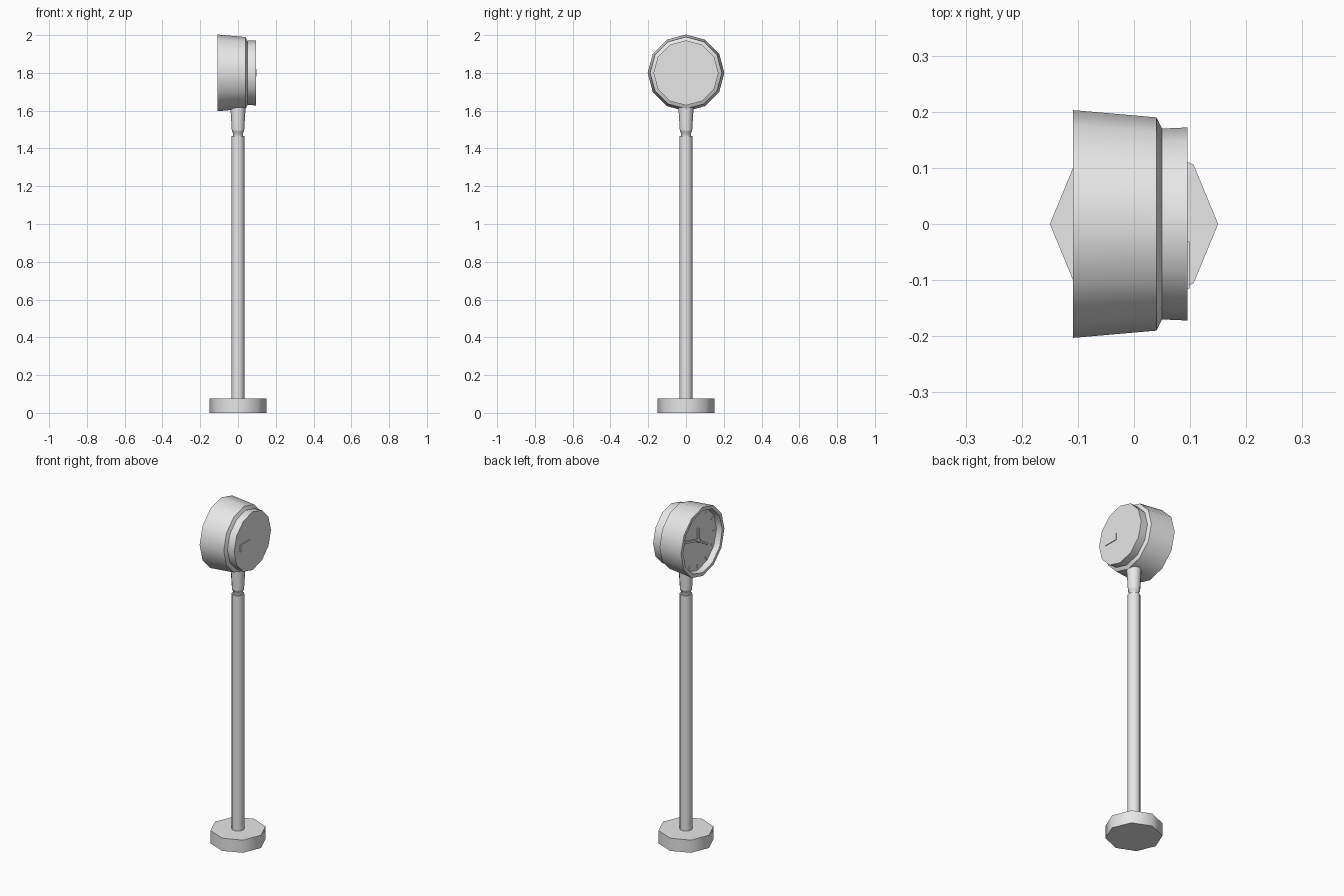
import bpy, bmesh
from math import pi, sin, cos, radians

if "Cube" in bpy.data.objects:
    bpy.data.objects.remove(bpy.data.objects["Cube"])

GREY = (0.8, 0.8, 0.8, 1)
grey = bpy.data.materials.new("light grey")
grey.diffuse_color = GREY
grey.use_nodes = True
grey.node_tree.nodes["Principled BSDF"].inputs["Base Color"].default_value = GREY

HEAD_Z = 1.8
DIAL_X = -0.075


def finish(name, bm):
    bmesh.ops.recalc_face_normals(bm, faces=bm.faces)
    mesh = bpy.data.meshes.new(name)
    bm.to_mesh(mesh)
    bm.free()
    mesh.materials.append(grey)
    ob = bpy.data.objects.new(name, mesh)
    bpy.context.collection.objects.link(ob)
    bpy.ops.object.select_all(action='DESELECT')
    ob.select_set(True)
    bpy.context.view_layer.objects.active = ob
    bpy.ops.object.shade_smooth_by_angle(angle=radians(50))
    return ob


def lathe(name, profile, sides, along_x=False):
    """Turn a list of (distance along axis, radius) into a capped solid."""
    bm = bmesh.new()
    rings = []
    for d, r in profile:
        ring = []
        for i in range(sides):
            u, v = r * cos(2 * pi * i / sides), r * sin(2 * pi * i / sides)
            ring.append(bm.verts.new((d, u, HEAD_Z + v) if along_x else (u, v, d)))
        rings.append(ring)
    for a, b in zip(rings, rings[1:]):
        for i in range(sides):
            j = (i + 1) % sides
            bm.faces.new((a[i], a[j], b[j], b[i]))
    bm.faces.new(rings[0])
    bm.faces.new(rings[-1])
    return finish(name, bm)


def dial_bar(name, angle, start, end, width, thick):
    """Thin radial bar lying on the dial, pointing at an angle."""
    bm = bmesh.new()
    bmesh.ops.create_cube(bm, size=1)
    for v in bm.verts:
        along = start + (v.co.y + 0.5) * (end - start)
        across = v.co.z * width
        v.co = (DIAL_X - (0.5 - v.co.x) * thick,
                along * cos(angle) - across * sin(angle),
                HEAD_Z + along * sin(angle) + across * cos(angle))
    return finish(name, bm)


# Stand
lathe("base", [(0, 0.15), (0.075, 0.15)], 8)
lathe("pole", [(0.07, 0.034), (1.465, 0.034)], 12)
lathe("neck", [(1.46, 0.027), (1.485, 0.027), (1.49, 0.033),
               (1.5, 0.033), (1.615, 0.04), (1.635, 0.04)], 12)

# Drum-shaped head with a recessed dial and a stepped back
lathe("head", [(DIAL_X, 0.178), (-0.109, 0.183), (-0.109, 0.203), (0.04, 0.19),
               (0.05, 0.17), (0.095, 0.172)], 12, True)

# Dial hub, hands and hour marks
lathe("dial_hub", [(DIAL_X - 0.016, 0.012), (DIAL_X + 0.005, 0.012)], 8, True)
for name, degrees, length in (("hour_hand", 90, 0.07), ("minute_hand", 15, 0.13),
                              ("second_hand", 212, 0.10)):
    dial_bar(name, radians(degrees), 0, length, 0.012, 0.009)
for i in range(12):
    dial_bar("hour_mark", i * pi / 6, 0.145, 0.165, 0.008, 0.004)

# Small plate on the back of the head
bm = bmesh.new()
bmesh.ops.create_cube(bm, size=1)
for v in bm.verts:
    v.co = (0.095 + v.co.x * 0.008, -0.073 + v.co.y * 0.084, HEAD_Z + v.co.z * 0.04)
finish("back_plate", bm)
